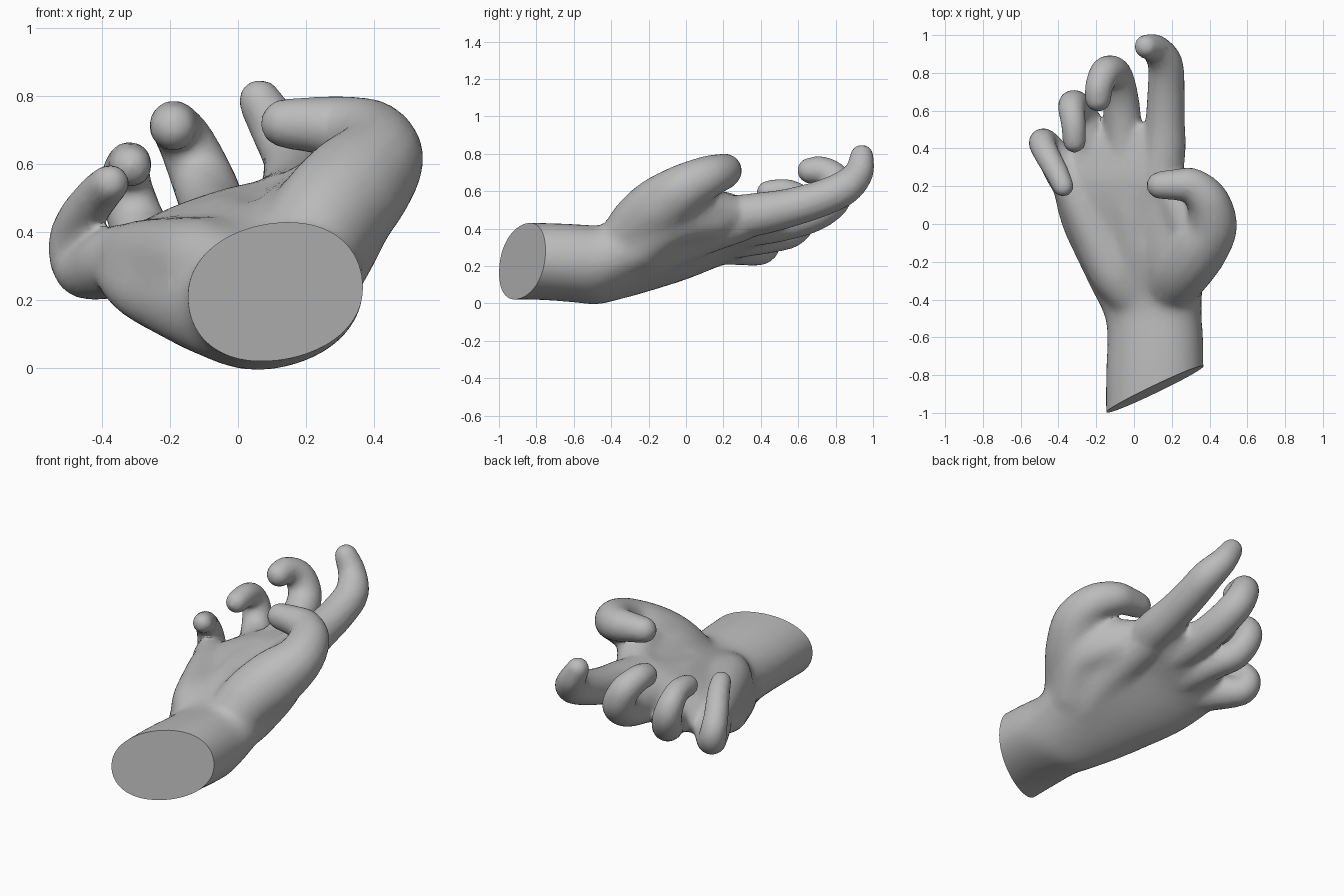
import bpy, bmesh, math
from mathutils import Vector

if "Cube" in bpy.data.objects:
    bpy.data.objects.remove(bpy.data.objects["Cube"])

skin = bpy.data.materials.new("plain grey")
skin.diffuse_color = (0.5, 0.5, 0.5, 1)
skin.use_nodes = True
skin.node_tree.nodes["Principled BSDF"].inputs["Base Color"].default_value = skin.diffuse_color
bm = bmesh.new()


def loft(rings):
    """Skin a list of closed rings and cap both ends."""
    vs = [[bm.verts.new(p) for p in r] for r in rings]
    n = len(vs[0])
    for a, b in zip(vs, vs[1:]):
        for i in range(n):
            j = (i + 1) % n
            bm.faces.new((a[i], a[j], b[j], b[i]))
    bm.faces.new(vs[0][::-1])
    bm.faces.new(vs[-1])


def spline(keys, steps=6):
    """Catmull-Rom interpolation of key tuples."""
    k = [Vector(p) for p in keys]
    k = [k[0] * 2 - k[1]] + k + [k[-1] * 2 - k[-2]]
    out = []
    for i in range(1, len(k) - 2):
        a, b, c, d = k[i - 1:i + 3]
        for s in range(steps):
            t = s / steps
            out.append(0.5 * (2 * b + (c - a) * t + (2 * a - 5 * b + 4 * c - d) * t * t
                              + (3 * b - a - 3 * c + d) * t ** 3))
    return out + [k[-2]]


def digit(keys, sides=16):
    """Round tube through (x, y, z, radius) keys with domed ends."""
    pts = spline(keys)
    centres, radii = [Vector(p[:3]) for p in pts], [p[3] + 0.002 for p in pts]
    end, r = centres[-1], radii[-1]
    way = (end - centres[-2]).normalized()
    start, r0 = centres[0], radii[0]
    back = (start - centres[1]).normalized()
    for a in (25, 45, 62, 76, 86):
        t = math.radians(a)
        centres.append(end + way * r * math.sin(t))
        radii.append(r * math.cos(t))
        centres.insert(0, start + back * r0 * 0.6 * math.sin(t))
        radii.insert(0, r0 * math.cos(t))
    rings, u = [], Vector((1, 0.1, 0.2))
    for i, c in enumerate(centres):
        t = (centres[min(i + 1, len(centres) - 1)] - centres[max(i - 1, 0)]).normalized()
        u = (u - t * u.dot(t)).normalized()
        v = t.cross(u)
        rings.append([c + (u * math.cos(q) + v * math.sin(q)) * radii[i]
                      for q in (2 * math.pi * s / sides for s in range(sides))])
    loft(rings)


# Wrist and palm: y, centre x, centre z, half width, half thickness, roll
palm = [(-1.15, 0.11, 0.225, 0.262, 0.202, 0.22), (-0.8, 0.11, 0.225, 0.262, 0.202, 0.22),
        (-0.6, 0.113, 0.215, 0.256, 0.205, 0.25), (-0.48, 0.1, 0.205, 0.262, 0.204, 0.3),
        (-0.35, 0.07, 0.225, 0.3, 0.19, 0.28), (-0.2, 0.03, 0.26, 0.335, 0.178, 0.27),
        (0.0, -0.02, 0.32, 0.38, 0.162, 0.29), (0.2, -0.07, 0.38, 0.37, 0.13, 0.32),
        (0.35, -0.05, 0.41, 0.32, 0.105, 0.32), (0.47, -0.015, 0.44, 0.24, 0.075, 0.3),
        (0.53, 0.02, 0.455, 0.17, 0.055, 0.3)]
rings = []
for y, cx, cz, a, b, roll in spline(palm):
    ring = []
    for s in range(32):
        q = 2 * math.pi * s / 32
        c, d = math.cos(q), math.sin(q)
        u = a * math.copysign(abs(c) ** 0.93, c)
        w = b * math.copysign(abs(d) ** 0.93, d)
        ring.append((cx + u * math.cos(roll) - w * math.sin(roll), y,
                     cz + u * math.sin(roll) + w * math.cos(roll)))
    rings.append(ring)
loft(rings)

# Heel pad on the little finger side
digit([(-0.03, -0.38, 0.30, 0.11), (-0.1, -0.25, 0.305, 0.14), (-0.22, 0.0, 0.315, 0.13), (-0.3, 0.15, 0.325, 0.11)])
# Middle of the palm
digit([(0.04, -0.33, 0.30, 0.12), (0.01, -0.12, 0.365, 0.12), (-0.02, 0.1, 0.42, 0.1)])
# Thumb with its fleshy base
digit([(0.18, -0.34, 0.30, 0.15), (0.25, -0.24, 0.425, 0.165), (0.34, -0.12, 0.525, 0.165),
       (0.41, -0.01, 0.61, 0.137), (0.39, 0.12, 0.677, 0.113), (0.31, 0.2, 0.705, 0.095),
       (0.23, 0.208, 0.715, 0.083), (0.14, 0.205, 0.72, 0.073)])
# Muscle between thumb and middle of the palm
digit([(0.12, -0.3, 0.31, 0.14), (0.18, -0.12, 0.40, 0.15), (0.18, 0.08, 0.45, 0.12)])
# Web between thumb and index finger
digit([(0.3, -0.12, 0.46, 0.15), (0.28, 0.03, 0.51, 0.125), (0.18, 0.22, 0.475, 0.11)])
# Back of the hand behind the thumb and index finger
digit([(0.24, -0.26, 0.28, 0.13), (0.31, -0.08, 0.43, 0.13), (0.22, 0.14, 0.455, 0.12)])
digit([(0.16, -0.25, 0.25, 0.14), (0.16, 0.0, 0.36, 0.135), (0.14, 0.3, 0.45, 0.115)])
# Index finger
digit([(0.13, 0.2, 0.45, 0.12), (0.16, 0.4, 0.48, 0.113), (0.165, 0.55, 0.51, 0.103),
       (0.17, 0.72, 0.56, 0.097), (0.165, 0.85, 0.62, 0.092), (0.115, 0.925, 0.7, 0.077),
       (0.065, 0.94, 0.785, 0.064)])
# Middle finger
digit([(-0.03, 0.25, 0.40, 0.11), (-0.055, 0.5, 0.43, 0.1), (-0.075, 0.68, 0.48, 0.096),
       (-0.105, 0.79, 0.56, 0.092), (-0.15, 0.80, 0.66, 0.083), (-0.185, 0.73, 0.712, 0.073),
       (-0.19, 0.665, 0.71, 0.07)])
# Ring finger
digit([(-0.16, 0.25, 0.35, 0.11), (-0.215, 0.45, 0.36, 0.09), (-0.275, 0.57, 0.39, 0.085),
       (-0.315, 0.63, 0.48, 0.08), (-0.33, 0.61, 0.56, 0.072), (-0.32, 0.53, 0.6, 0.065),
       (-0.315, 0.44, 0.595, 0.062)])
# Little finger
digit([(-0.28, 0.15, 0.325, 0.11), (-0.365, 0.27, 0.31, 0.105), (-0.455, 0.405, 0.29, 0.082),
       (-0.485, 0.43, 0.36, 0.073), (-0.465, 0.375, 0.435, 0.067), (-0.41, 0.275, 0.51, 0.062),
       (-0.375, 0.2, 0.545, 0.056)])

bmesh.ops.recalc_face_normals(bm, faces=bm.faces)
mesh = bpy.data.meshes.new("hand")
bm.to_mesh(mesh)
bm.free()
hand = bpy.data.objects.new("hand", mesh)
bpy.context.collection.objects.link(hand)
bpy.context.view_layer.objects.active = hand
hand.select_set(True)

# Fuse the parts into one skin
fuse = hand.modifiers.new("fuse", 'REMESH')
fuse.mode, fuse.voxel_size = 'VOXEL', 0.014
bpy.ops.object.modifier_apply(modifier=fuse.name)

# Soften the palm more than the digits, then lower the face count
flesh = hand.vertex_groups.new(name="palm")
for v in hand.data.vertices:
    x, y, z = v.co
    w = min(1, max(0, (0.25 - y) / 0.15)) * min(1, max(0, (0.62 - z) / 0.08))
    if x > -0.45 and w > 0 and not (x < -0.3 and z > 0.46):
        flesh.add([v.index], w, 'REPLACE')
blend = hand.modifiers.new("blend palm", 'SMOOTH')
blend.factor, blend.iterations, blend.vertex_group = 0.5, 40, flesh.name
soft = hand.modifiers.new("soften", 'SMOOTH')
soft.factor, soft.iterations = 0.5, 12
thin = hand.modifiers.new("simplify", 'DECIMATE')
thin.ratio = 0.2
for m in (blend, soft, thin):
    bpy.ops.object.modifier_apply(modifier=m.name)

# Slanted flat cut through the wrist
bm = bmesh.new()
bm.from_mesh(hand.data)
cut = bmesh.ops.bisect_plane(bm, geom=bm.verts[:] + bm.edges[:] + bm.faces[:],
                             plane_co=(0.11, -0.875, 0.225), plane_no=(0.42, -0.9, 0.1), clear_outer=True)
rim = [e for e in cut["geom_cut"] if isinstance(e, bmesh.types.BMEdge)]
bmesh.ops.contextual_create(bm, geom=rim)
bmesh.ops.recalc_face_normals(bm, faces=bm.faces)
bm.to_mesh(hand.data)
bm.free()
hand.data.materials.clear()
hand.data.materials.append(skin)
bpy.ops.object.shade_smooth_by_angle(angle=math.radians(40))
